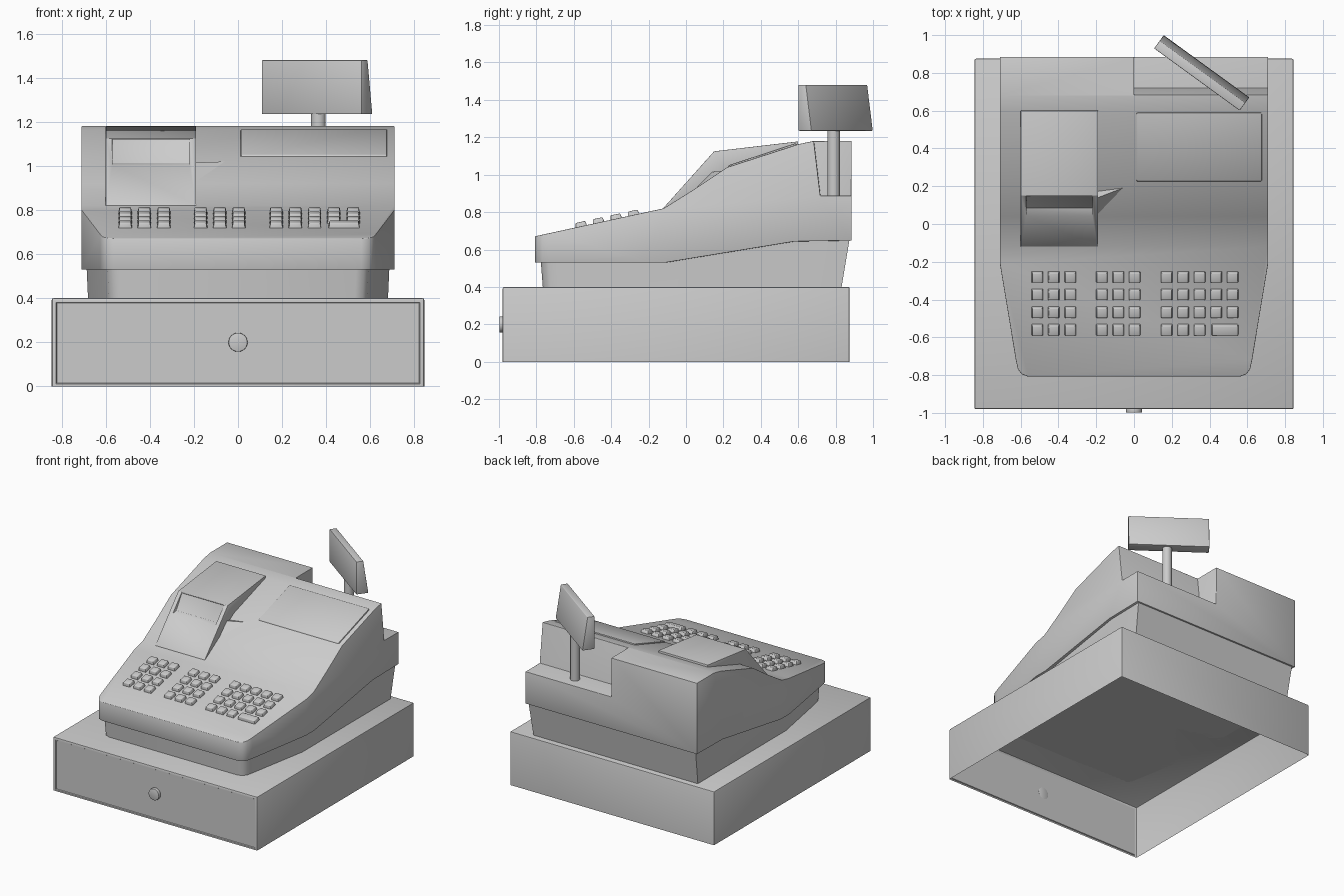
import bpy, bmesh, math
from mathutils import Matrix, Vector

if "Cube" in bpy.data.objects:
    bpy.data.objects.remove(bpy.data.objects["Cube"])


def make(name, bm):
    bmesh.ops.recalc_face_normals(bm, faces=bm.faces)
    me = bpy.data.meshes.new(name)
    bm.to_mesh(me)
    bm.free()
    ob = bpy.data.objects.new(name, me)
    bpy.context.collection.objects.link(ob)
    return ob


def loft(name, a, b):
    """Closed solid between two matching polygons."""
    bm = bmesh.new()
    va, vb = [bm.verts.new(p) for p in a], [bm.verts.new(p) for p in b]
    bm.faces.new(va)
    bm.faces.new(vb)
    n = len(a)
    for i in range(n):
        bm.faces.new((va[i], va[(i + 1) % n], vb[(i + 1) % n], vb[i]))
    return make(name, bm)


def side_prism(name, pts, x0, x1):
    return loft(name, [(x0, y, z) for y, z in pts], [(x1, y, z) for y, z in pts])


def boolean(ob, cutter, op):
    m = ob.modifiers.new(op, 'BOOLEAN')
    m.object, m.operation, m.solver = cutter, op, 'EXACT'
    cutter.hide_render = True
    cutters.append(cutter)


def finish(ob, bevel=0.0, segments=2):
    """Bevel, bake the modifiers, smooth-shade."""
    if bevel:
        m = ob.modifiers.new("bevel", 'BEVEL')
        m.width, m.segments = bevel, segments
        m.limit_method, m.angle_limit = 'ANGLE', math.radians(40)
    dg = bpy.context.evaluated_depsgraph_get()
    me = bpy.data.meshes.new_from_object(ob.evaluated_get(dg))
    ob.modifiers.clear()
    ob.data = me
    bpy.ops.object.select_all(action='DESELECT')
    ob.select_set(True)
    bpy.context.view_layer.objects.active = ob
    bpy.ops.object.shade_smooth_by_angle(angle=math.radians(40))


def cylinder(name, r, depth, loc, rot=Matrix.Identity(4)):
    bm = bmesh.new()
    bmesh.ops.create_cone(bm, cap_ends=True, segments=32, radius1=r, radius2=r,
                          depth=depth, matrix=Matrix.Translation(loc) @ rot)
    return make(name, bm)


def outline(w, front, back, z):
    """Plan shape: straight sides, tapering to a rounded front."""
    half = [(w, back), (w, -.21), (w - .085, front + .085), (w - .095, front + .04),
            (w - .115, front + .013), (w - .15, front)]
    return [(x, y, z) for x, y in half] + [(-x, y, z) for x, y in reversed(half)]


cutters = []

# Drawer: thin shell, open underneath, with a grooved front panel
bm = bmesh.new()
bmesh.ops.create_cube(bm, size=1, matrix=Matrix.Translation((0, -.0525, .2))
                      @ Matrix.Diagonal((1.69, 1.855, .4, 1)))
bmesh.ops.delete(bm, geom=[f for f in bm.faces if f.normal.z < -.5], context='FACES')
bmesh.ops.bevel(bm, geom=[e for e in bm.edges if not e.is_boundary],
                offset=.008, segments=2, profile=.5, affect='EDGES')
bm.normal_update()
panel = min(bm.faces, key=lambda f: (round(f.calc_center_median().y, 4), -f.calc_area()))
bmesh.ops.inset_individual(bm, faces=[panel], thickness=.016)
bmesh.ops.inset_individual(bm, faces=[panel], thickness=.005, depth=-.006)
finish(make("cash_drawer", bm))

# Drawer lock
finish(cylinder("drawer_lock", .043, .025, (0, -.9855, .2), Matrix.Rotation(math.pi / 2, 4, 'X')), .003)

# Plinth between drawer and housing
plinth = loft("plinth", outline(.68, -.765, .83, .39), outline(.695, -.79, .885, .72))
boolean(plinth, side_prism("plinth_limit", [(-1, .40), (-1, .55), (-.11, .55), (.58, .66),
                                            (1, .67), (1, .40)], -1, 1), 'INTERSECT')
finish(plinth)

# Main housing: side profile trimmed by the plan outline
body = side_prism("housing", [(-1, .53), (-1, .629), (-.12, .82), (.04, .92), (.22, 1.04), (.60, 1.163),
                              (.68, 1.18), (1, 1.18), (1, .65), (.58, .643), (-.11, .53)], -.9, .9)
boolean(body, loft("housing_plan", outline(.71, -.808, .885, .3),
                   outline(.71, -.808, .885, 1.5)), 'INTERSECT')
# Rear corner recess for the display post
boolean(body, side_prism("post_recess", [(.675, 1.25), (.718, .888), (1.1, .888), (1.1, 1.25)],
                         0, 1), 'DIFFERENCE')
finish(body, .012)

# Receipt printer cover with paper slot
printer = side_prism("printer_cover", [(-.12, .80), (-.12, .823), (.15, 1.125), (.60, 1.178),
                                       (.60, 1.10), (.22, 1.0)], -.60, -.19)
boolean(printer, side_prism("paper_slot", [(.03, 1.002), (.085, 1.012), (.15, 1.118),
                                           (.10, 1.2), (-.05, 1.1)], -.57, -.22), 'DIFFERENCE')
finish(printer, .005)

# Small fin beside the printer
bm = bmesh.new()
p, q, r, s = [bm.verts.new(v) for v in ((-.19, .14, 1.015), (-.06, .19, 1.02),
                                       (-.19, .05, .925), (-.19, .22, 1.0))]
for tri in ((p, q, r), (p, r, s), (p, s, q), (q, s, r)):
    bm.faces.new(tri)
finish(make("printer_fin", bm))

# Operator screen panel
finish(side_prism("screen_panel", [(.225, 1.03), (.225, 1.05), (.59, 1.17), (.59, 1.13)],
                  .012, .677), .008)

# Keys: three blocks on the sloping keyboard
SLOPE = .217
rows = [-.56, -.467, -.373, -.28]
blocks = {"left": [-.512, -.425, -.337], "middle": [-.17, -.083, .003],
          "right": [.173, .26, .347, .435, .522]}


def key(name, x, y, width):
    bm = bmesh.new()
    place = (Matrix.Translation((x, y, .67 + (y + .808) * SLOPE))
             @ Matrix.Rotation(math.atan(SLOPE), 4, 'X'))
    bmesh.ops.create_cube(bm, size=1, matrix=Matrix.Translation((0, 0, .006))
                          @ Matrix.Diagonal((width, .066, .036, 1)))
    for v in bm.verts:
        if v.co.z > .01:
            v.co.x -= math.copysign(.007, v.co.x)
            v.co.y -= math.copysign(.007, v.co.y)
    bm.transform(place)
    finish(make(name, bm), .004)


for block, columns in blocks.items():
    for i, y in enumerate(rows):
        wide = block == "right" and i == 0
        for j, x in enumerate(columns[:3] if wide else columns):
            key(f"key_{block}_{i}_{j}", x, y, .066)
        if wide:
            key("key_wide", .4815, y, .146)

# Customer display on its post
finish(cylinder("display_post", .033, .37, (.365, .79, 1.065)))
display = side_prism("customer_display", [(0, 1.235), (.087, 1.235), (.05, 1.48), (0, 1.48)],
                     -.28, .28)
display.data.transform(Matrix.Translation((.333, .765, 0)) @ Matrix.Rotation(math.radians(-36), 4, 'Z'))
finish(display, .004)

for c in cutters:
    bpy.data.objects.remove(c)
